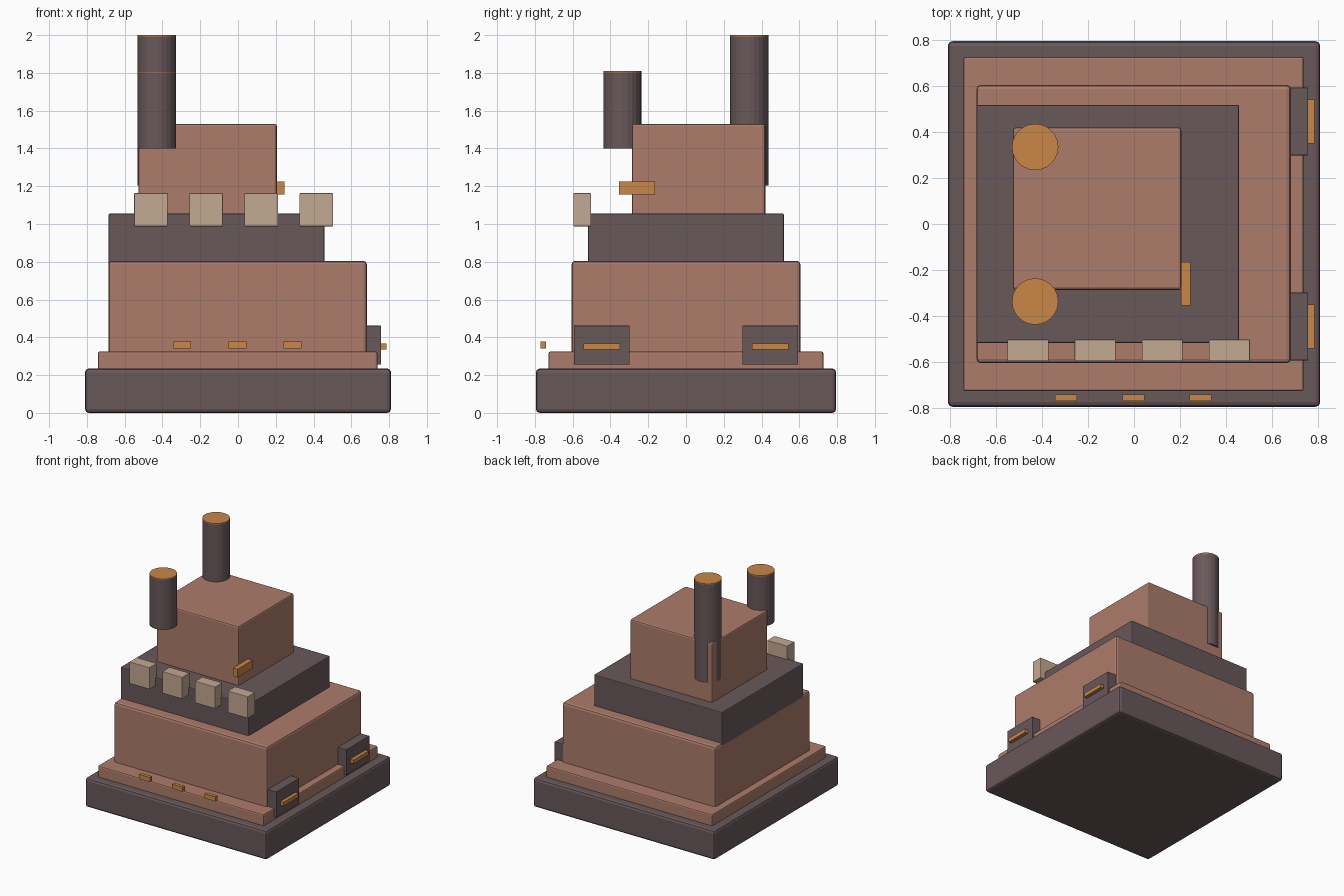
import bpy
import bmesh
from mathutils import Matrix, Vector

if "Cube" in bpy.data.objects:
    bpy.data.objects.remove(bpy.data.objects["Cube"])


def material(name, rgb):
    m = bpy.data.materials.new(name)
    m.diffuse_color = (*rgb, 1)
    m.use_nodes = True
    m.node_tree.nodes["Principled BSDF"].inputs["Base Color"].default_value = m.diffuse_color
    return m


rust = material("rust", (0.413, 0.202, 0.147))
dark = material("dark_brown", (0.141, 0.098, 0.102))
amber = material("amber", (0.578, 0.242, 0.061))
tan = material("tan", (0.552, 0.392, 0.287))


def finish(bm, name, mat):
    mesh = bpy.data.meshes.new(name)
    bm.to_mesh(mesh)
    bm.free()
    mesh.materials.append(mat)
    obj = bpy.data.objects.new(name, mesh)
    bpy.context.collection.objects.link(obj)
    return obj


def box(name, mat, x, y, z, bevel=0.0):
    """Box from (min, max) ranges, with optional rounded edges."""
    size = Vector((x[1] - x[0], y[1] - y[0], z[1] - z[0]))
    mid = Vector((sum(x) / 2, sum(y) / 2, sum(z) / 2))
    bm = bmesh.new()
    bmesh.ops.create_cube(bm, size=1, matrix=Matrix.Translation(mid) @ Matrix.Diagonal((*size, 1)))
    obj = finish(bm, name, mat)
    if bevel:
        mod = obj.modifiers.new("rounded_edges", 'BEVEL')
        mod.width = bevel
        mod.segments = 2
    return obj


def cylinder(name, mat, x, y, radius, z0, z1):
    bm = bmesh.new()
    bmesh.ops.create_cone(bm, cap_ends=True, segments=24, radius1=radius, radius2=radius,
                          depth=z1 - z0, matrix=Matrix.Translation((x, y, (z0 + z1) / 2)))
    return finish(bm, name, mat)


# Stacked tiers of the building
box("foundation", dark, (-0.81, 0.81), (-0.795, 0.795), (0, 0.235), 0.02)
box("plinth", rust, (-0.742, 0.738), (-0.727, 0.727), (0.21, 0.325), 0.01)
box("main_hall", rust, (-0.685, 0.682), (-0.605, 0.605), (0.30, 0.805), 0.018)
box("upper_deck", dark, (-0.685, 0.457), (-0.518, 0.518), (0.78, 1.055), 0.006)
box("tower", rust, (-0.527, 0.206), (-0.287, 0.42), (1.03, 1.53), 0.012)

# Chimneys with glowing caps
for side, y, z0, z1 in (("front", -0.337, 1.40, 1.81), ("back", 0.335, 1.205, 2.0)):
    cylinder(side + "_chimney", dark, -0.43, y, 0.101, z0, z1 - 0.008)
    cylinder(side + "_chimney_cap", amber, -0.43, y, 0.101, z1 - 0.008, z1)

# Row of window boxes along the front of the upper deck
for i in range(4):
    x = -0.461 + i * 0.292
    box("window_box", tan, (x - 0.089, x + 0.089), (-0.596, -0.503), (0.988, 1.163), 0.003)

# Front lamps above the foundation ledge
for x in (-0.296, -0.003, 0.289):
    box("front_lamp", amber, (x - 0.048, x + 0.048), (-0.769, -0.742), (0.34, 0.377))

# Side vents with glowing slots
for s in (-1, 1):
    y = s * 0.446
    box("side_vent", dark, (0.66, 0.757), (y - 0.147, y + 0.147), (0.255, 0.462), 0.003)
    box("vent_slot", amber, (0.75, 0.786), (y - 0.096, y + 0.096), (0.335, 0.367))

# Lamp on the right side of the tower
box("tower_lamp", amber, (0.205, 0.245), (-0.355, -0.165), (1.157, 1.224))
